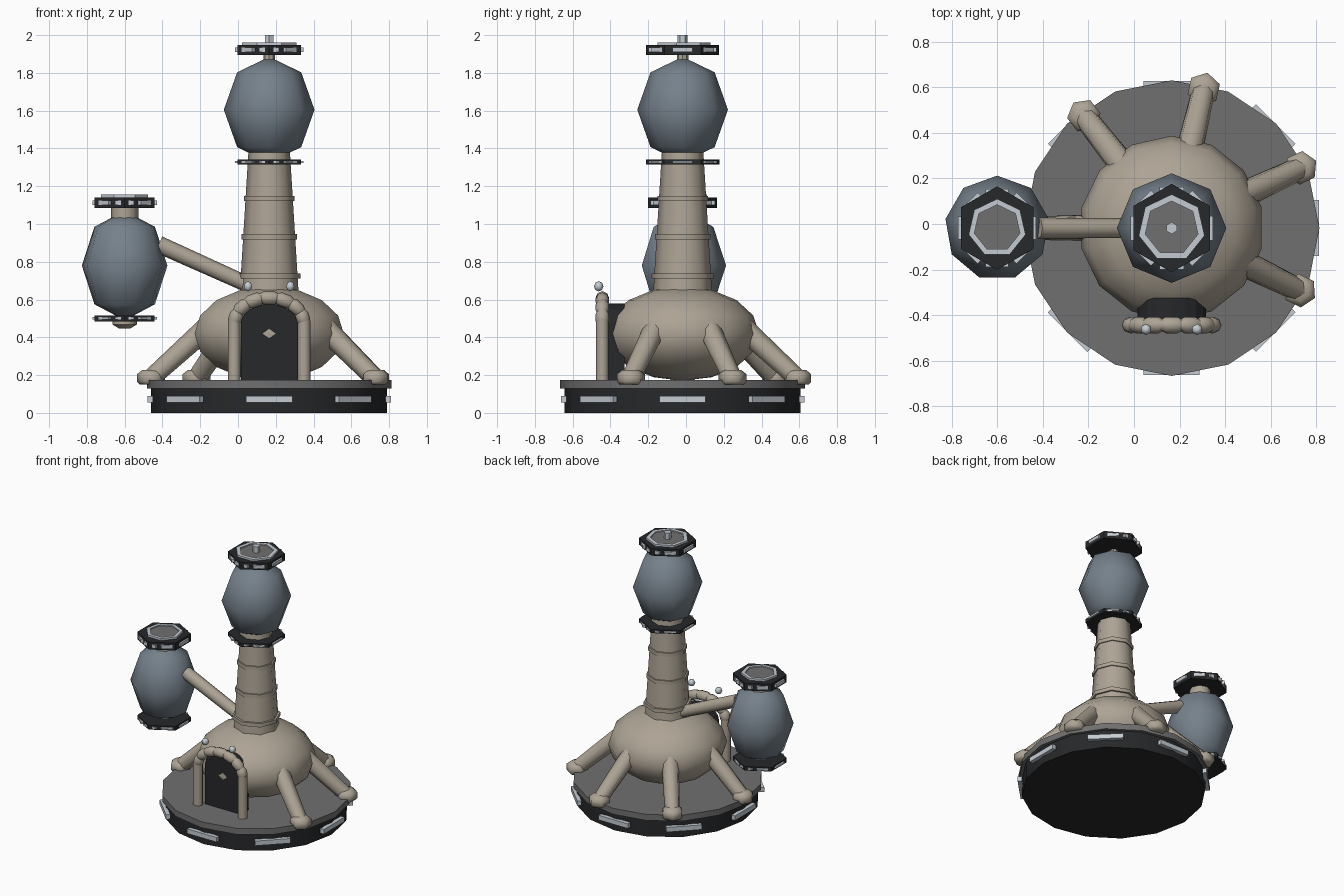
import bpy, bmesh
from math import sin, cos, pi, radians
from mathutils import Vector, Matrix

if "Cube" in bpy.data.objects:
    bpy.data.objects.remove(bpy.data.objects["Cube"])

CX, CY = 0.165, -0.018      # main axis
PX = -0.6                   # side pod axis


def material(name, rgb):
    m = bpy.data.materials.new(name)
    m.diffuse_color = (*rgb, 1)
    m.use_nodes = True
    m.node_tree.nodes["Principled BSDF"].inputs["Base Color"].default_value = m.diffuse_color
    return m


STONE = material("stone", (0.42, 0.37, 0.30))
BLUE = material("blue_grey", (0.18, 0.22, 0.26))
DARK = material("dark", (0.02, 0.021, 0.023))
GREY = material("grey", (0.16, 0.16, 0.16))
LIGHT = material("light", (0.55, 0.6, 0.65))


def finish(name, bm, mat, smooth=None):
    bmesh.ops.remove_doubles(bm, verts=bm.verts, dist=1e-5)
    bmesh.ops.recalc_face_normals(bm, faces=bm.faces)
    me = bpy.data.meshes.new(name)
    bm.to_mesh(me)
    bm.free()
    ob = bpy.data.objects.new(name, me)
    bpy.context.collection.objects.link(ob)
    me.materials.append(mat)
    if smooth:
        bpy.ops.object.select_all(action='DESELECT')
        ob.select_set(True)
        bpy.context.view_layer.objects.active = ob
        bpy.ops.object.shade_smooth_by_angle(angle=radians(smooth))
    return ob


def lathe(name, profile, n, mat, matrix, smooth=None, closed=False):
    """Revolve (radius, z) points in n sides, first corner on +y."""
    bm = bmesh.new()
    rings = [[bm.verts.new(matrix @ Vector((r * sin(2 * pi * i / n), r * cos(2 * pi * i / n), z)))
              for i in range(n)] for r, z in profile]
    pairs = list(zip(rings, rings[1:]))
    if closed:
        pairs.append((rings[-1], rings[0]))
    else:
        for ring, (r, z) in ((rings[0], profile[0]), (rings[-1], profile[-1])):
            if r > 1e-4:
                bm.faces.new(ring)
    for a, b in pairs:
        for i in range(n):
            j = (i + 1) % n
            bm.faces.new((a[i], a[j], b[j], b[i]))
    return finish(name, bm, mat, smooth)


def at(x, y, z=0):
    return Matrix.Translation((x, y, z))


def ellipsoid(name, loc, r, rz, n, rings, mat):
    prof = [(r * sin(pi * k / rings) if 0 < k < rings else 0, -rz * cos(pi * k / rings))
            for k in range(rings + 1)]
    return lathe(name, prof, n, mat, at(*loc), 180)


def rod(name, a, b, r1, r2, n, mat, smooth=61):
    a, b = Vector(a), Vector(b)
    rot = (b - a).to_track_quat('Z', 'Y').to_matrix().to_4x4()
    return lathe(name, [(r1, 0), (r2, (b - a).length)], n, mat, Matrix.Translation(a) @ rot, smooth)


def panels(name, x, y, z, radius, size):
    """Eight light plates around an axis."""
    bm = bmesh.new()
    for i in range(8):
        m = (at(x, y, z) @ Matrix.Rotation(i * pi / 4, 4, 'Z') @ at(radius, 0)
             @ Matrix.Diagonal((*size, 1)))
        bmesh.ops.create_cube(bm, size=1, matrix=m)
    finish(name, bm, LIGHT)


def hex_collar(name, x, z0, z1, r):
    lathe(name, [(r, z0), (r, z1)], 6, DARK, at(x, CY))
    panels(name + "_lights", x, CY, (z0 + z1) / 2, r * 0.88,
           (0.02, r * 0.55, (z1 - z0) * 0.45))


def cap_top(name, x, z, r):
    """Grey plate with a raised seven-sided light ring."""
    lathe(name + "_plate", [(r * 0.9, z - 0.01), (r * 0.9, z + 0.004)], 7, GREY, at(x, CY))
    lathe(name + "_ring", [(r, z - 0.01), (r, z + 0.012), (r * 0.8, z + 0.012), (r * 0.8, z - 0.01)],
          7, LIGHT, at(x, CY), closed=True)


# Round base
lathe("base", [(0.625, 0), (0.625, 0.135)], 16, DARK, at(CX, CY), 30)
lathe("base_rim", [(0.648, 0.13), (0.648, 0.175)], 16, GREY, at(CX, CY), 30)
panels("base_lights", CX, CY, 0.072, 0.63, (0.03, 0.245, 0.035))

# Dome and its five legs
ellipsoid("dome", (CX, CY, 0.42), 0.405, 0.25, 14, 8, STONE)
for i, deg in enumerate((-26, 25, 77, 128, 180)):
    d = Vector((cos(radians(deg)), sin(radians(deg)), 0))
    c = Vector((CX, CY, 0))
    rod(f"leg_{i}", c + d * 0.315 + Vector((0, 0, 0.46)), c + d * 0.62 + Vector((0, 0, 0.185)),
        0.062, 0.052, 7, STONE)
    f = c + d * 0.625
    lathe(f"foot_{i}", [(0.06, 0.15), (0.074, 0.165), (0.074, 0.205), (0.045, 0.228)], 6, STONE,
          at(f.x, f.y) @ Matrix.Rotation(radians(deg), 4, 'Z') @ Matrix.Rotation(pi / 6, 4, 'Z'), 61)

# Tower with bands
lathe("tower", [(0.158, 0.6), (0.11, 1.38)], 8, STONE, at(CX, CY), 50)
for i, (z, r) in enumerate(((0.725, 0.165), (0.932, 0.147), (1.135, 0.134))):
    lathe(f"tower_band_{i}", [(r, z - 0.014), (r, z + 0.014)], 8, STONE, at(CX, CY), 50)
hex_collar("tower_collar", CX, 1.315, 1.342, 0.195)

# Upper bulb and cap
ellipsoid("upper_bulb", (CX, CY, 1.605), 0.24, 0.28, 8, 4, BLUE)
lathe("upper_neck", [(0.03, 1.85), (0.03, 1.9)], 8, STONE, at(CX, CY))
hex_collar("upper_cap", CX, 1.895, 1.948, 0.194)
cap_top("upper_cap", CX, 1.95, 0.148)
lathe("top_post", [(0.026, 1.94), (0.026, 2.0)], 6, LIGHT, at(CX, CY))

# Side pod on its arm
ellipsoid("pod_bulb", (PX, CY, 0.78), 0.23, 0.29, 9, 4, BLUE)
lathe("pod_neck", [(0.072, 1.0), (0.072, 1.09)], 8, STONE, at(PX, CY), 50)
hex_collar("pod_cap", PX, 1.085, 1.14, 0.183)
cap_top("pod_cap", PX, 1.143, 0.128)
hex_collar("pod_collar", PX, 0.485, 0.516, 0.183)
lathe("pod_tip", [(0.03, 0.447), (0.065, 0.468), (0.065, 0.5)], 8, STONE, at(PX, CY), 50)
rod("pod_arm", (-0.42, CY, 0.892), (0.1, CY, 0.658), 0.046, 0.042, 8, STONE)

# Arched door
bm = bmesh.new()
outline = [(CX - 0.15, 0.175)]
outline += [(CX - 0.15 * cos(pi * k / 8), 0.47 + 0.11 * sin(pi * k / 8)) for k in range(9)]
outline += [(CX + 0.15, 0.175)]
face = bm.faces.new([bm.verts.new((x, -0.415, z)) for x, z in outline])
ext = bmesh.ops.extrude_face_region(bm, geom=[face])["geom"]
bmesh.ops.translate(bm, vec=(0, 0.09, 0), verts=[v for v in ext if isinstance(v, bmesh.types.BMVert)])
finish("door", bm, DARK)

# Door frame: two posts and a ring of bulging stones
AY = -0.443
for side in (-1, 1):
    x = CX + side * 0.185
    rod(f"door_post_{side}", (x, AY, 0.175), (x, AY, 0.49), 0.034, 0.034, 8, STONE)
    ellipsoid(f"door_lamp_{side}", (CX + side * 0.112, -0.462, 0.67), 0.025, 0.027, 6, 4, LIGHT)
arch = [Vector((CX - 0.187 * cos(pi * k / 7), AY, 0.475 + 0.137 * sin(pi * k / 7))) for k in range(8)]
for k, (a, b) in enumerate(zip(arch, arch[1:])):
    d = b - a
    L = d.length
    lathe(f"arch_stone_{k}", [(0.024, -0.008), (0.036, L * 0.2), (0.036, L * 0.8), (0.024, L + 0.008)],
          8, STONE, Matrix.Translation(a) @ d.to_track_quat('Z', 'Y').to_matrix().to_4x4(), 50)
